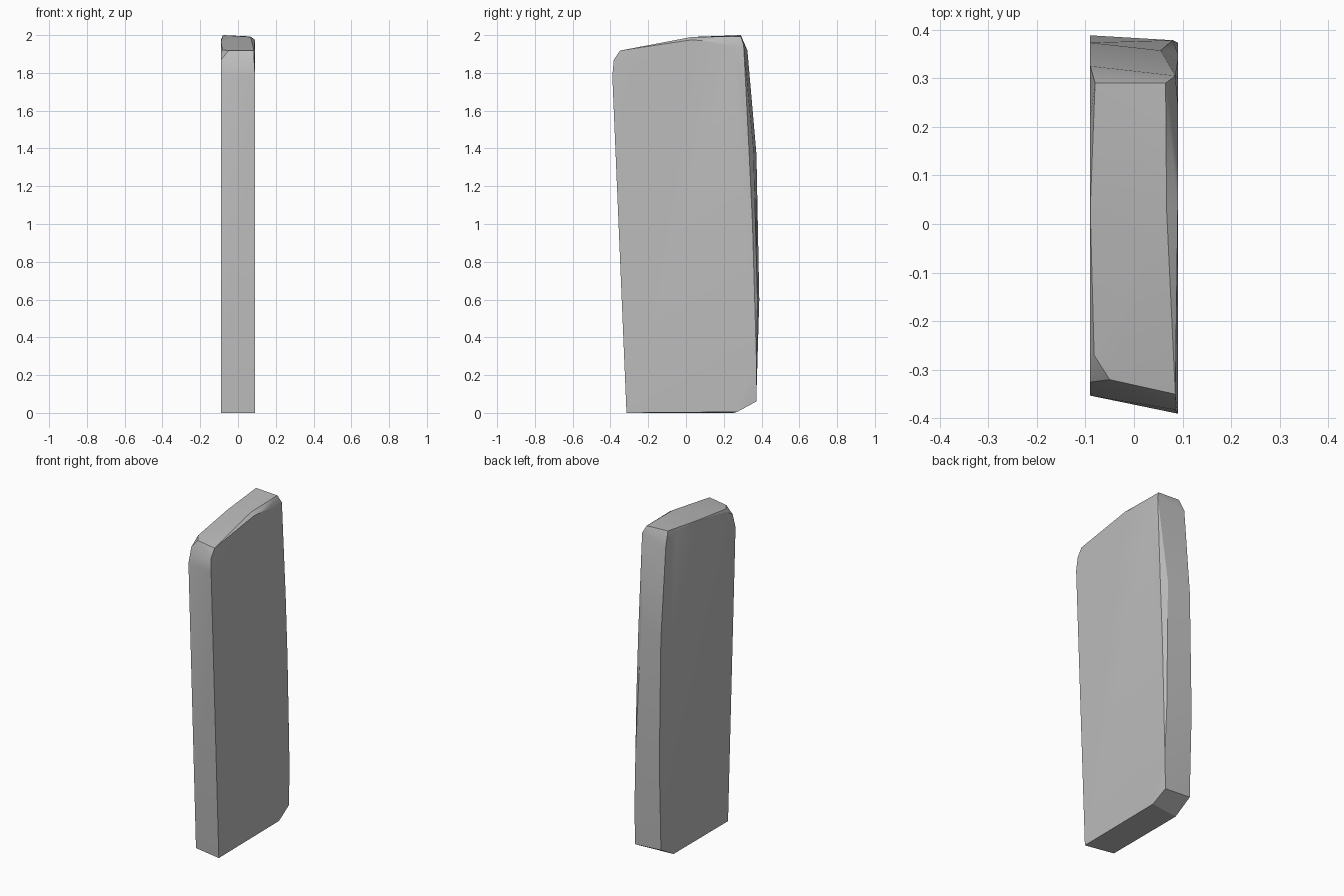
import bpy, bmesh, math

cube = bpy.data.objects.get("Cube")
if cube:
    bpy.data.objects.remove(cube, do_unlink=True)

stone = bpy.data.materials.new("grey stone")
stone.use_nodes = True
grey = (0.5, 0.5, 0.5, 1)
stone.diffuse_color = grey
stone.node_tree.nodes["Principled BSDF"].inputs["Base Color"].default_value = grey

HALF = 0.09

# Outlines (y, z) of the two broad faces
left_outline = [(-.315, 0), (-.39, 1.785), (.03, 1.975), (.16, 1.965), (.25, 1.94),
                (.30, 1.7), (.335, 1.36), (.352, 1), (.373, .27), (.325, .06), (.27, .005)]
right_outline = [(-.28, 0), (-.353, 1.78), (-.325, 1.87), (-.26, 1.91), (.03, 1.965),
                 (.22, 1.975), (.325, 1.92), (.345, 1.7), (.373, 1.37), (.388, .6),
                 (.372, .07), (.25, 0)]

# Chipped corners between the faces (x, y, z)
top_chips = [(.085, -.382, 1.87), (.085, -.35, 1.918), (-.05, -.32, 1.918),
             (-.082, -.27, 1.922), (.067, .03, 1.99), (-.08, .29, 2), (.065, .29, 1.993)]
back_chips = [(.085, .305, 1.95), (.055, .357, 1.4), (.08, .378, .6), (.085, .372, .06)]

# Chiselled slab as the hull of its corners
bm = bmesh.new()
corners = [(HALF, y, z) for y, z in left_outline]
corners += [(-HALF, y, z) for y, z in right_outline]
for co in corners + top_chips + back_chips:
    bm.verts.new(co)
hull = bmesh.ops.convex_hull(bm, input=bm.verts)
spare = {g for g in hull["geom_interior"] + hull["geom_unused"]
         if isinstance(g, bmesh.types.BMVert)}
bmesh.ops.delete(bm, geom=list(spare), context="VERTS")
bmesh.ops.dissolve_limit(bm, angle_limit=math.radians(1), verts=bm.verts, edges=bm.edges)
bmesh.ops.recalc_face_normals(bm, faces=bm.faces)
mesh = bpy.data.meshes.new("stone_slab")
bm.to_mesh(mesh)
bm.free()
mesh.materials.append(stone)

slab = bpy.data.objects.new("stone_slab", mesh)
bpy.context.collection.objects.link(slab)
bpy.context.view_layer.objects.active = slab
slab.select_set(True)
bpy.ops.object.shade_smooth_by_angle(angle=math.radians(25))
